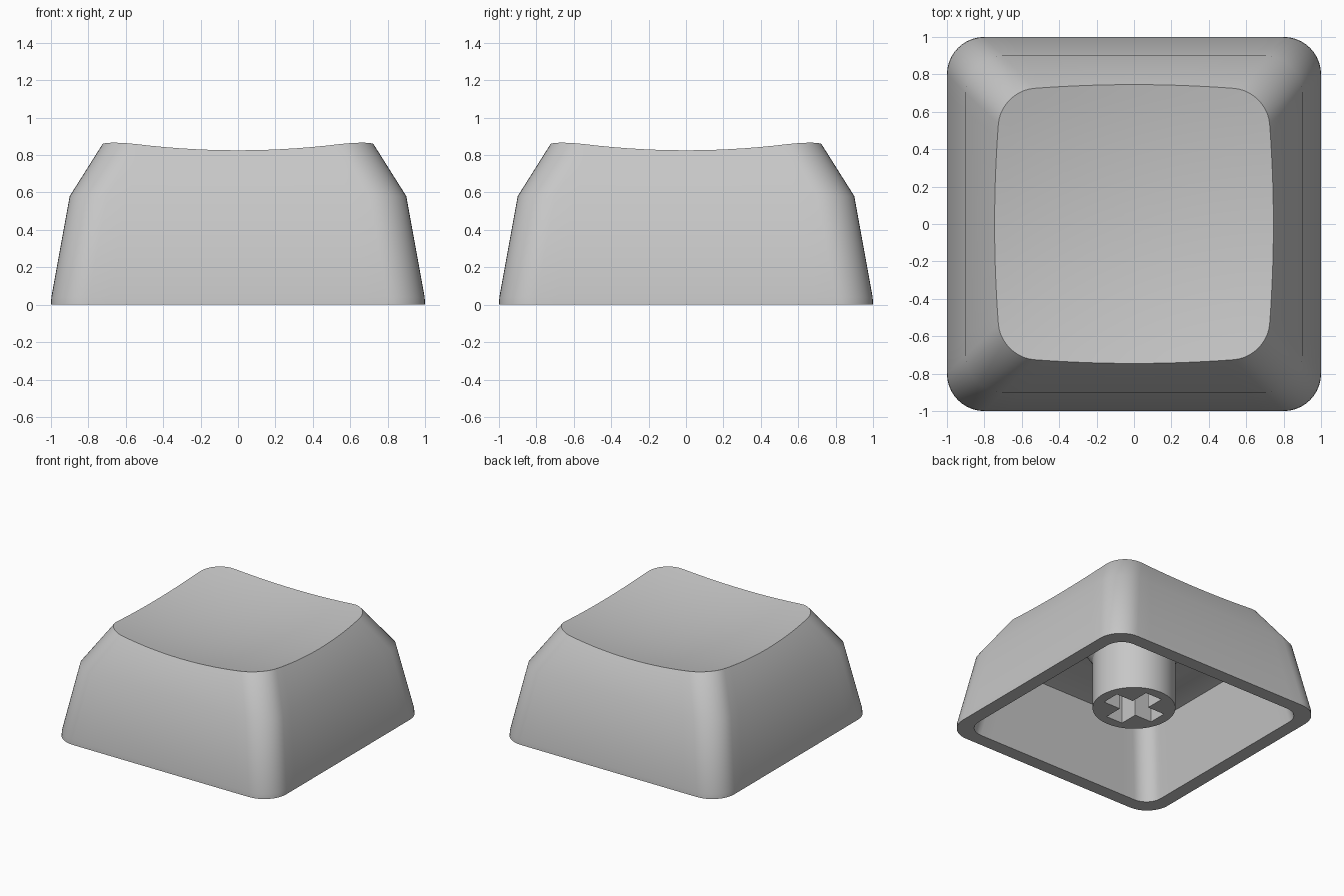
import bpy, bmesh, math
from math import sin, cos, pi, radians

cube = bpy.data.objects.get("Cube")
if cube:
    bpy.data.objects.remove(cube, do_unlink=True)

# Single plastic colour
GREY = (0.57, 0.57, 0.57, 1)
plastic = bpy.data.materials.new("grey plastic")
plastic.use_nodes = True
plastic.diffuse_color = GREY
plastic.node_tree.nodes["Principled BSDF"].inputs["Base Color"].default_value = GREY

CORNER_STEPS, EDGE_STEPS, DISH_RINGS = 10, 14, 12
SHOULDER_Z, SHOULDER, UPPER_SLOPE = 0.58, 0.9, 0.63
CEILING_Z = 0.64


def rounded_square(half, radius):
    """Outline points of a rounded square with subdivided straight edges."""
    pts, c = [], half - radius
    for q in range(4):
        a0 = q * pi / 2
        mid = a0 + pi / 4
        cx, cy = c * math.sqrt(2) * cos(mid), c * math.sqrt(2) * sin(mid)
        arc = [(cx + radius * cos(a0 + pi / 2 * i / CORNER_STEPS),
                cy + radius * sin(a0 + pi / 2 * i / CORNER_STEPS))
               for i in range(CORNER_STEPS + 1)]
        pts += arc
        # straight run towards the next corner
        ex, ey = arc[-1]
        for i in range(1, EDGE_STEPS):
            t = 2 * c * i / EDGE_STEPS
            pts.append((ex - cos(a0) * t, ey - sin(a0) * t))
    return pts


def dish(x, y):
    return 0.756 + 0.125 * (x * x + y * y)


def top_rim():
    """Outline where the tapered upper wall meets the dished top."""
    heights = [0.84] * len(rounded_square(1, 0.2))
    for _ in range(8):
        rim = []
        for i, z in enumerate(heights):
            half = SHOULDER - UPPER_SLOPE * (z - SHOULDER_Z)
            rim.append(rounded_square(half, 0.19)[i])
        heights = [dish(*p) for p in rim]
    return rim


def finish(obj):
    obj.data.materials.clear()
    obj.data.materials.append(plastic)
    bpy.ops.object.select_all(action="DESELECT")
    obj.select_set(True)
    bpy.context.view_layer.objects.active = obj
    bpy.ops.object.shade_smooth_by_angle(angle=radians(30))


def flat(half, radius, z):
    return [(x, y, z) for x, y in rounded_square(half, radius)]


# Hollow shell: vaulted ceiling, inner wall, rim, outer wall, dished top
rim = top_rim()
rings = [flat(0.58, 0.12, CEILING_Z),
         flat(0.78, 0.14, 0.59),
         flat(0.89, 0.14, 0),
         flat(1, 0.2, 0),
         flat(0.998, 0.2, 0.04),
         flat(SHOULDER, 0.2, SHOULDER_Z)]
for k in range(DISH_RINGS):
    s = 1 - k / DISH_RINGS
    rings.append([(x * s, y * s, dish(x * s, y * s)) for x, y in rim])

bm = bmesh.new()
loops = [[bm.verts.new(p) for p in ring] for ring in rings]
for a, b in zip(loops, loops[1:]):
    for i in range(len(a)):
        j = (i + 1) % len(a)
        bm.faces.new((a[i], a[j], b[j], b[i]))
bm.faces.new(loops[0])
centre = bm.verts.new((0, 0, dish(0, 0)))
last = loops[-1]
for i in range(len(last)):
    bm.faces.new((last[i], last[(i + 1) % len(last)], centre))
bmesh.ops.recalc_face_normals(bm, faces=bm.faces)
mesh = bpy.data.meshes.new("keycap_shell")
bm.to_mesh(mesh)
bm.free()
shell = bpy.data.objects.new("keycap_shell", mesh)
bpy.context.collection.objects.link(shell)
finish(shell)

# Stem: round post with a cross-shaped socket
STEM_Z, STEM_TOP, STEM_R, ARM, WIDTH = 0.12, 0.53, 0.31, 0.23, 0.075
circle = [(STEM_R * cos(2 * pi * i / 64), STEM_R * sin(2 * pi * i / 64)) for i in range(64)]
cross = []
for q in range(4):
    c, s = round(cos(q * pi / 2)), round(sin(q * pi / 2))
    for x, y in ((ARM, -WIDTH), (ARM, WIDTH), (WIDTH, WIDTH)):
        cross.append((c * x - s * y, s * x + c * y))

curve = bpy.data.curves.new("stem", "CURVE")
curve.dimensions = "2D"
curve.fill_mode = "BOTH"
curve.extrude = (STEM_TOP - STEM_Z) / 2
for outline in (circle, cross):
    spline = curve.splines.new("POLY")
    spline.points.add(len(outline) - 1)
    for point, (x, y) in zip(spline.points, outline):
        point.co = (x, y, 0, 1)
    spline.use_cyclic_u = True
stem = bpy.data.objects.new("stem", curve)
stem.location.z = (STEM_TOP + STEM_Z) / 2
bpy.context.collection.objects.link(stem)
bpy.ops.object.select_all(action="DESELECT")
stem.select_set(True)
bpy.context.view_layer.objects.active = stem
bpy.ops.object.convert(target="MESH")
bm = bmesh.new()
bm.from_mesh(stem.data)
bmesh.ops.remove_doubles(bm, verts=bm.verts, dist=0.0005)
bmesh.ops.recalc_face_normals(bm, faces=bm.faces)
bm.to_mesh(stem.data)
bm.free()
finish(stem)

# Flared collar joining the stem to the ceiling, closing the socket
bpy.ops.mesh.primitive_cone_add(vertices=64, radius1=STEM_R, radius2=0.38,
                                depth=CEILING_Z - STEM_TOP,
                                location=(0, 0, (CEILING_Z + STEM_TOP) / 2))
collar = bpy.context.object
collar.name = "stem_collar"
finish(collar)
